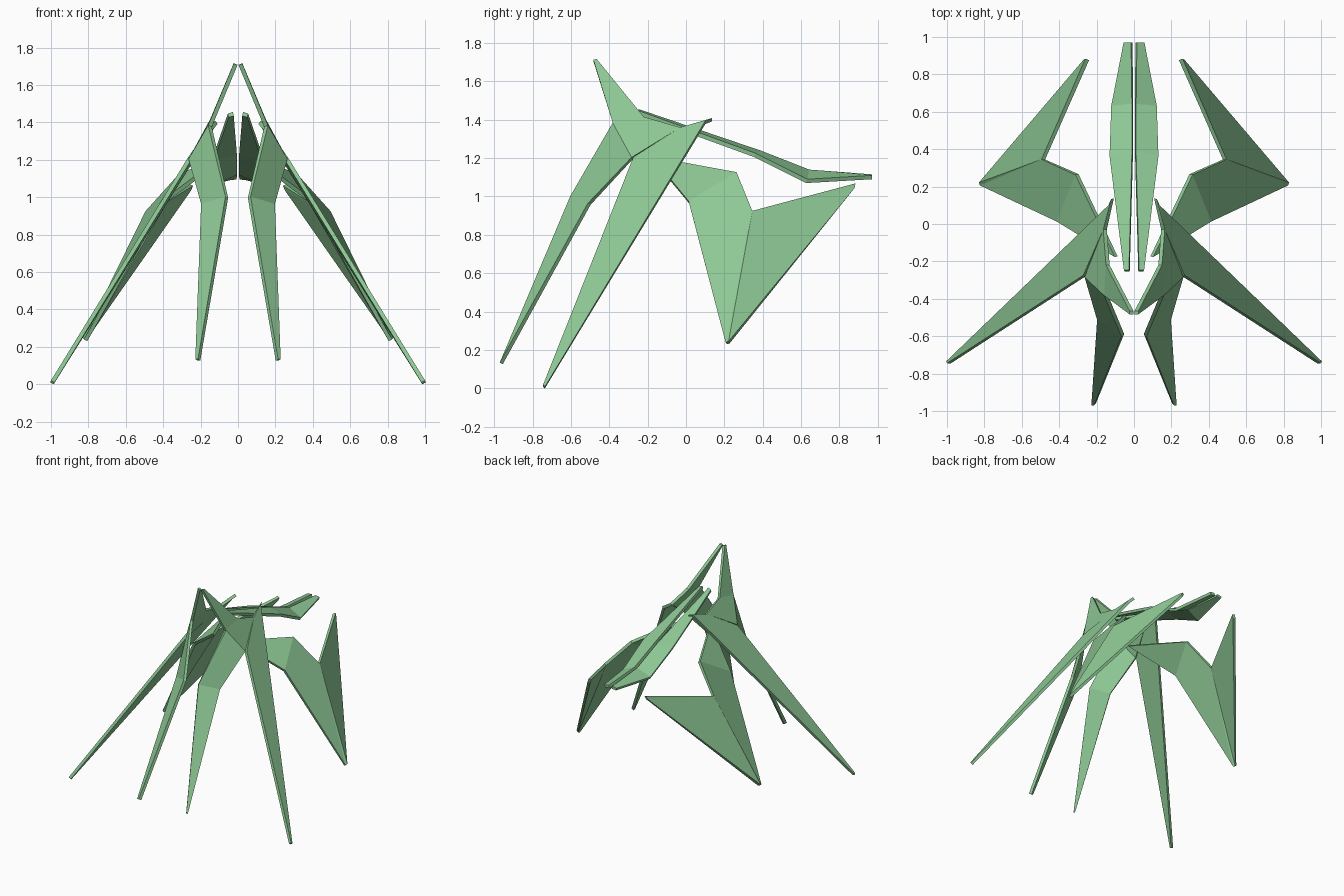
import bpy, bmesh

THICK = 0.022
green = bpy.data.materials.new("leaf_green")
green.diffuse_color = (0.27, 0.58, 0.30, 1)


def blade(name, pts, faces):
    """Folded flat plate, thickened and mirrored across x = 0."""
    bm = bmesh.new()
    vs = [bm.verts.new(p) for p in pts]
    for f in faces:
        bm.faces.new([vs[i] for i in f])
    bmesh.ops.triangulate(bm, faces=[f for f in bm.faces if len(f.verts) > 4])
    bmesh.ops.recalc_face_normals(bm, faces=bm.faces)
    me = bpy.data.meshes.new(name)
    bm.to_mesh(me)
    bm.free()
    me.materials.append(green)
    ob = bpy.data.objects.new(name, me)
    bpy.context.collection.objects.link(ob)
    sol = ob.modifiers.new("thickness", 'SOLIDIFY')
    sol.thickness = THICK
    sol.offset = 0
    ob.modifiers.new("mirror", 'MIRROR')
    return ob


# Long outer leg blades reaching the ground
blade("outer_leg_blade",
      [(0.115, 0.135, 1.40), (0.155, -0.03, 1.355), (0.262, -0.275, 1.20),
       (0.99, -0.745, 0.015), (0.995, -0.735, 0.005), (0.13, 0.10, 1.385)],
      [(0, 1, 3, 4, 5), (1, 2, 3)])

# Upright horn, shoulder plate and inner front leg in one folded strip
blade("horn_and_front_leg",
      [(0.013, -0.483, 1.71), (0.013, -0.465, 1.712), (0.14, -0.22, 1.41),
       (0.155, -0.03, 1.355), (0.255, -0.28, 1.20), (0.15, -0.38, 1.38),
       (0.06, -0.595, 1.00), (0.19, -0.505, 0.96),
       (0.208, -0.963, 0.13), (0.222, -0.963, 0.13)],
      [(0, 1, 2, 5), (2, 3, 4, 5), (5, 4, 7, 6), (6, 7, 9, 8)])

# Long narrow back blades along the centre line
blade("back_blade",
      [(0.025, -0.25, 1.445), (0.052, -0.25, 1.437),
       (0.008, 0.39, 1.228), (0.128, 0.36, 1.215),
       (0.008, 0.64, 1.13), (0.118, 0.63, 1.08),
       (0.012, 0.97, 1.105), (0.052, 0.97, 1.10)],
      [(0, 1, 3, 2), (2, 3, 5, 4), (4, 5, 7, 6)])

# Hooked rear side wings
blade("rear_side_wing",
      [(0.095, -0.175, 1.20), (0.305, 0.265, 1.12), (0.405, 0.015, 0.97),
       (0.485, 0.345, 0.92), (0.815, 0.21, 0.235), (0.82, 0.225, 0.24),
       (0.25, 0.88, 1.065), (0.26, 0.875, 1.04)],
      [(0, 2, 1), (1, 2, 4, 3), (3, 4, 5, 7, 6)])
